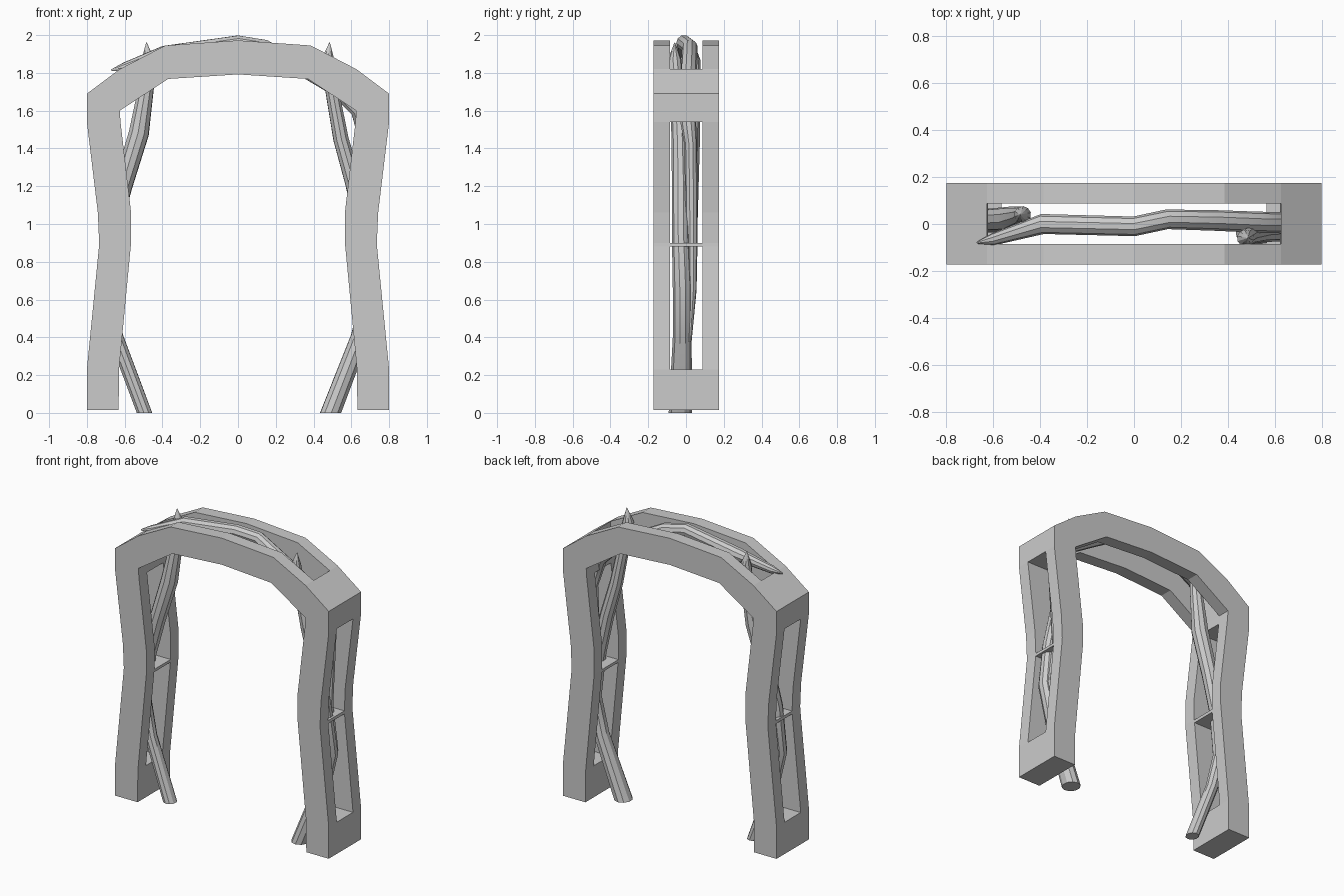
import bpy, bmesh

cube = bpy.data.objects.get("Cube")
if cube:
    bpy.data.objects.remove(cube, do_unlink=True)

# Single plain grey for everything
grey = bpy.data.materials.new("light_grey")
grey.use_nodes = True
grey.diffuse_color = (0.6, 0.6, 0.6, 1)
grey.node_tree.nodes["Principled BSDF"].inputs["Base Color"].default_value = (0.6, 0.6, 0.6, 1)

# Arch stations from foot to crown: outer x, z, inner x, z, slot open above
half = [
    (0.80, 0.015, 0.632, 0.015, False),
    (0.80, 0.23, 0.63, 0.23, True),
    (0.736, 0.88, 0.568, 0.88, False),
    (0.735, 0.90, 0.566, 0.90, True),
    (0.742, 1.06, 0.566, 1.06, True),
    (0.80, 1.54, 0.622, 1.54, False),
    (0.80, 1.69, 0.626, 1.60, False),
    (0.626, 1.82, 0.626, 1.60, True),
    (0.385, 1.945, 0.37, 1.768, True),
]
crown = (0, 1.972, 0, 1.792)
left = [s[:4] for s in half]
right = [(-a, b, -c, d) for a, b, c, d in left]
stations = left + [crown] + right[::-1]
is_open = [s[4] for s in half]
is_open = is_open + is_open[::-1]
levels = (-0.172, -0.085, 0.088, 0.174)


def build_arch():
    """Sweep a three-band section along the stations, leaving slots out of the middle band."""
    bm = bmesh.new()
    grid = [[(bm.verts.new((ox, y, oz)), bm.verts.new((ix, y, iz))) for y in levels]
            for ox, oz, ix, iz in stations]
    last = len(stations) - 1

    def solid(i, j):
        return 0 <= i < last and 0 <= j < 3 and not (j == 1 and is_open[i])

    def face(*verts):
        if len(set(verts)) > 2:
            bm.faces.new(verts)

    for i in range(last):
        for j in range(3):
            if not solid(i, j):
                continue
            a, b = grid[i][j], grid[i][j + 1]
            c, d = grid[i + 1][j + 1], grid[i + 1][j]
            face(a[0], b[0], c[0], d[0])
            face(a[1], d[1], c[1], b[1])
            if not solid(i - 1, j):
                face(a[0], a[1], b[1], b[0])
            if not solid(i + 1, j):
                face(d[0], c[0], c[1], d[1])
            if not solid(i, j - 1):
                face(a[0], d[0], d[1], a[1])
            if not solid(i, j + 1):
                face(b[0], b[1], c[1], c[0])
    bmesh.ops.remove_doubles(bm, verts=bm.verts[:], dist=0.0001)
    bmesh.ops.recalc_face_normals(bm, faces=bm.faces[:])
    bmesh.ops.dissolve_limit(bm, angle_limit=0.002, verts=bm.verts[:], edges=bm.edges[:])
    mesh = bpy.data.meshes.new("arch_frame")
    bm.to_mesh(mesh)
    bm.free()
    mesh.materials.append(grey)
    bpy.context.collection.objects.link(bpy.data.objects.new("arch_frame", mesh))


def branch(name, points):
    """Round tube through (x, y, z, radius) points."""
    curve = bpy.data.curves.new(name, "CURVE")
    curve.dimensions = "3D"
    curve.bevel_depth = 1
    curve.bevel_resolution = 3
    curve.use_fill_caps = True
    spline = curve.splines.new("POLY")
    spline.points.add(len(points) - 1)
    for p, (x, y, z, r) in zip(spline.points, points):
        p.co = (x, y, z, 1)
        p.radius = r
    curve.materials.append(grey)
    obj = bpy.data.objects.new(name, curve)
    bpy.context.collection.objects.link(obj)
    bpy.ops.object.select_all(action="DESELECT")
    obj.select_set(True)
    bpy.context.view_layer.objects.active = obj
    bpy.ops.object.convert(target="MESH")
    # Level the foot on the ground
    for v in obj.data.vertices:
        v.co.z = 0 if v.co.z < 0.04 else v.co.z
    bpy.ops.object.shade_smooth_by_angle()


build_arch()

# Branches climbing through each leg, ending in a spike
branch("right_branch", [
    (-0.495, -0.02, 0, 0.045), (-0.645, -0.01, 0.40, 0.04), (-0.705, 0, 0.65, 0.045),
    (-0.675, 0.01, 0.95, 0.05), (-0.61, 0.015, 1.20, 0.052), (-0.525, 0.02, 1.48, 0.055),
    (-0.48, 0.035, 1.76, 0.04), (-0.475, 0.04, 1.87, 0.036), (-0.485, 0.04, 1.96, 0.002)])
branch("left_branch", [
    (0.49, -0.03, 0, 0.062), (0.645, -0.02, 0.40, 0.05), (0.705, -0.02, 0.65, 0.05),
    (0.67, -0.03, 0.95, 0.045), (0.61, -0.03, 1.22, 0.045), (0.545, -0.035, 1.45, 0.042),
    (0.49, -0.05, 1.75, 0.036), (0.475, -0.06, 1.87, 0.036), (0.485, -0.06, 1.96, 0.002)])

# Branch running over the crown and down the left leg
branch("crown_branch", [
    (-0.67, -0.08, 1.815, 0.004), (-0.60, -0.065, 1.83, 0.026), (-0.39, 0, 1.902, 0.043),
    (0, -0.01, 1.958, 0.042), (0.14, 0.02, 1.936, 0.042), (0.35, 0.015, 1.82, 0.044),
    (0.52, 0.008, 1.72, 0.045), (0.64, 0.005, 1.60, 0.045), (0.68, 0.025, 1.42, 0.034),
    (0.655, 0.03, 0.95, 0.032), (0.70, 0.03, 0.65, 0.026), (0.665, 0.02, 0.38, 0.01)])
